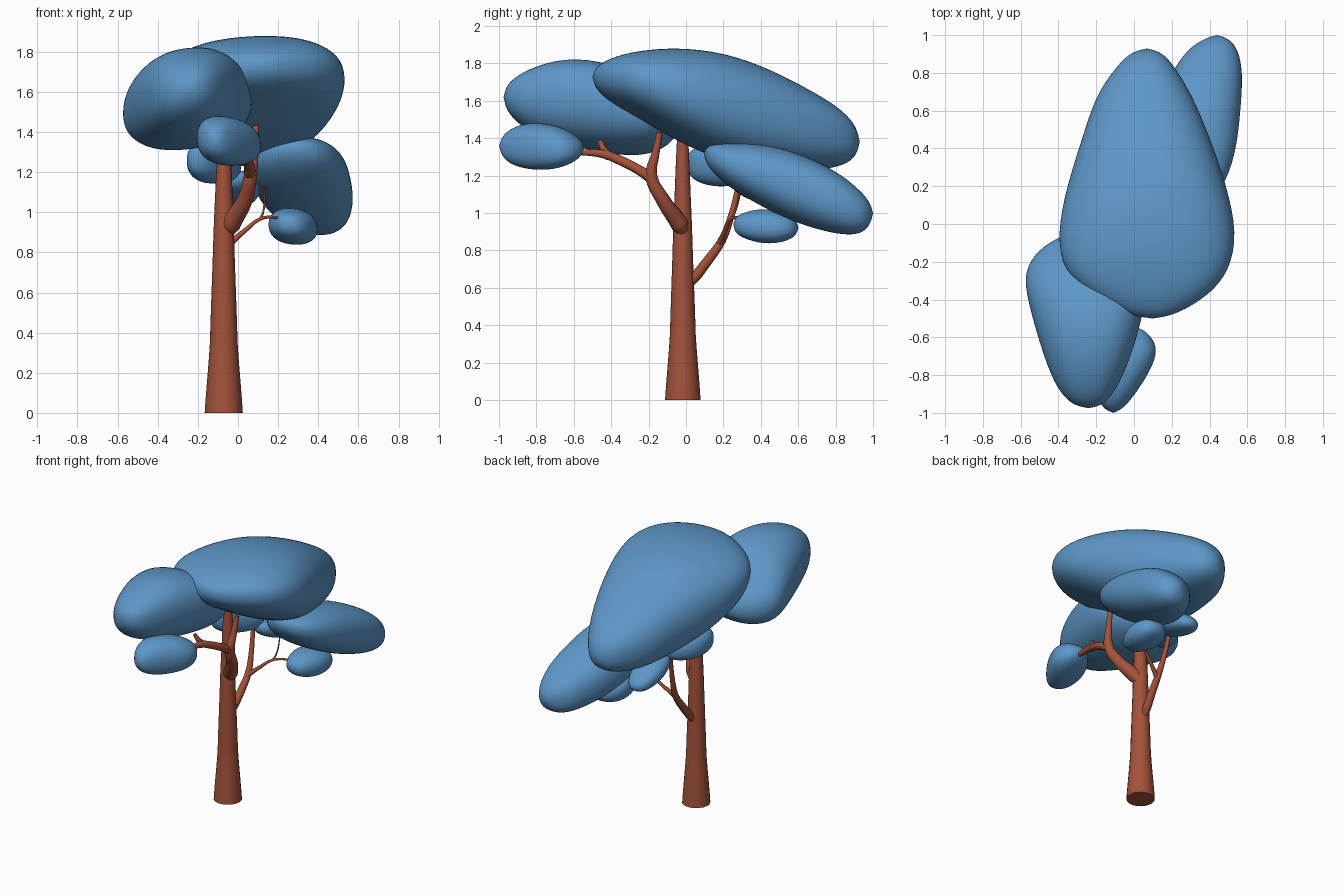
import bpy, bmesh, math


def material(name, color):
    m = bpy.data.materials.new(name)
    m.diffuse_color = color
    return m


LEAF = material("leaf_blue", (0.11, 0.31, 0.58, 1))
BARK = material("bark_brown", (0.37, 0.085, 0.043, 1))


def foliage(name, start, sections, end, shear=0.0, sides=24, power=2.3):
    """Rounded clump lofted along y; sections are (y, x min, x max, z min, z max)."""
    bm = bmesh.new()
    rings = []
    for y, x0, x1, z0, z1 in sections:
        cx, cz, rx, rz = (x0 + x1) / 2, (z0 + z1) / 2, (x1 - x0) / 2, (z1 - z0) / 2
        rx, rz = rx * 1.025, rz * 1.03
        rz = math.sqrt(max(rz * rz - (shear * rx) ** 2, 0.0004))
        ring = []
        for i in range(sides):
            a = math.tau * i / sides
            c, s = math.cos(a), math.sin(a)
            dx = rx * math.copysign(abs(c) ** (2 / power), c)
            dz = rz * math.copysign(abs(s) ** (2 / power), s)
            ring.append(bm.verts.new((cx + dx, y, cz + dz + shear * dx)))
        rings.append(ring)
    first, last = bm.verts.new(start), bm.verts.new(end)
    for i in range(sides):
        j = (i + 1) % sides
        for a, b in zip(rings, rings[1:]):
            bm.faces.new((a[i], a[j], b[j], b[i]))
        bm.faces.new((first, rings[0][j], rings[0][i]))
        bm.faces.new((last, rings[-1][i], rings[-1][j]))
    bmesh.ops.recalc_face_normals(bm, faces=bm.faces)
    for f in bm.faces:
        f.smooth = True
    me = bpy.data.meshes.new(name)
    bm.to_mesh(me)
    bm.free()
    me.materials.append(LEAF)
    ob = bpy.data.objects.new(name, me)
    bpy.context.collection.objects.link(ob)
    sub = ob.modifiers.new("round", 'SUBSURF')
    sub.levels = sub.render_levels = 2


def limb(name, points):
    """Tapered round limb through (x, y, z, radius) points."""
    cu = bpy.data.curves.new(name, 'CURVE')
    cu.dimensions = '3D'
    cu.bevel_depth = 1.0
    cu.bevel_resolution = 6
    cu.use_fill_caps = True
    sp = cu.splines.new('BEZIER')
    sp.resolution_u = 8
    sp.bezier_points.add(len(points) - 1)
    for bp, (x, y, z, r) in zip(sp.bezier_points, points):
        bp.co = (x, y, z)
        bp.radius = r
        bp.handle_left_type = bp.handle_right_type = 'AUTO'
    cu.materials.append(BARK)
    ob = bpy.data.objects.new(name, cu)
    bpy.context.collection.objects.link(ob)
    bpy.ops.object.select_all(action='DESELECT')
    ob.select_set(True)
    bpy.context.view_layer.objects.active = ob
    bpy.ops.object.convert(target='MESH')
    bpy.ops.object.shade_smooth_by_angle(angle=math.radians(50))


# Trunk
limb("trunk", [(-.071, -.017, 0, .095), (-.071, -.017, .35, .069), (-.071, -.018, .9, .051),
               (-.07, -.018, 1.2, .039), (-.068, -.018, 1.45, .028)])

# Front branch and its forks
limb("front_branch", [(-.06, -.005, .88, .026), (-.035, -.035, .94, .048), (.035, -.12, 1.065, .039),
                      (.065, -.185, 1.2, .032), (.08, -.165, 1.31, .022), (.09, -.14, 1.43, .016)])
limb("front_branch_fork", [(.06, -.175, 1.18, .03), (.055, -.26, 1.235, .026), (.03, -.36, 1.285, .025),
                           (.01, -.44, 1.315, .023), (0, -.6, 1.325, .012)])
limb("front_branch_twig", [(.01, -.41, 1.30, .024), (-.01, -.44, 1.34, .018), (-.03, -.46, 1.385, .012)])

# Back branch and its forks
limb("back_branch", [(-.07, .02, .62, .02), (-.065, .055, .665, .028), (-.055, .12, .75, .026),
                     (-.05, .19, .85, .022), (-.06, .24, .98, .017), (-.075, .285, 1.17, .013)])
limb("back_branch_fork", [(-.05, .18, .835, .018), (.03, .21, .905, .012), (.12, .245, .97, .008),
                          (.24, .33, .965, .006)])
limb("back_branch_twig", [(.11, .24, .965, .008), (.125, .26, 1.0, .005), (.135, .3, 1.15, .004)])

# Large clumps
foliage("top_foliage", (.1, -.505, 1.73), [
    (-.475, -.05, .23, 1.65, 1.79), (-.38, -.23, .39, 1.58, 1.835), (-.25, -.37, .50, 1.51, 1.865),
    (-.05, -.40, .54, 1.39, 1.88), (.2, -.35, .485, 1.28, 1.855), (.45, -.27, .40, 1.24, 1.765),
    (.68, -.2, .305, 1.23, 1.645), (.82, -.1, .22, 1.25, 1.56), (.9, -.03, .16, 1.29, 1.48)],
    (.07, .935, 1.38), shear=.05)
foliage("front_foliage", (-.24, -.98, 1.62), [
    (-.95, -.34, -.15, 1.53, 1.70), (-.85, -.42, -.08, 1.44, 1.765), (-.65, -.49, .0, 1.37, 1.83),
    (-.4, -.56, .06, 1.32, 1.80), (-.25, -.58, .07, 1.31, 1.71), (-.13, -.50, .02, 1.34, 1.62),
    (-.06, -.38, -.1, 1.40, 1.54)], (-.24, -.03, 1.47), shear=.1)
foliage("back_foliage", (.27, .09, 1.32), [
    (.12, .16, .40, 1.24, 1.365), (.22, .07, .485, 1.145, 1.38), (.4, .06, .54, 1.04, 1.37),
    (.6, .10, .56, .945, 1.32), (.8, .20, .575, .89, 1.225), (.92, .28, .55, .885, 1.13),
    (.975, .36, .51, .92, 1.07)], (.44, 1.005, 1.0))

# Small clumps
foliage("small_front_foliage", (-.11, -1.005, 1.36), [
    (-.97, -.17, -.05, 1.28, 1.43), (-.88, -.21, .02, 1.24, 1.478), (-.75, -.2, .1, 1.23, 1.478),
    (-.65, -.15, .125, 1.25, 1.45), (-.57, -.07, .07, 1.29, 1.40)], (0, -.54, 1.35), shear=-.12)
foliage("small_back_foliage", (.26, .25, .94), [
    (.27, .19, .33, .88, .99), (.39, .15, .39, .838, 1.025), (.5, .155, .4, .84, 1.01),
    (.58, .21, .37, .87, .98)], (.29, .605, .92), shear=-.08)
foliage("small_left_foliage", (-.2, 0, 1.27), [
    (.02, -.25, -.14, 1.19, 1.34), (.10, -.26, -.06, 1.15, 1.36), (.21, -.22, .01, 1.14, 1.33),
    (.29, -.13, .02, 1.16, 1.28)], (-.05, .32, 1.22))
foliage("small_middle_foliage", (0, .23, 1.17), [
    (.25, -.06, .06, 1.12, 1.21), (.36, -.11, .12, 1.06, 1.205), (.5, -.11, .1, 1.025, 1.17),
    (.59, -.07, .06, 1.02, 1.11)], (0, .62, 1.06))
